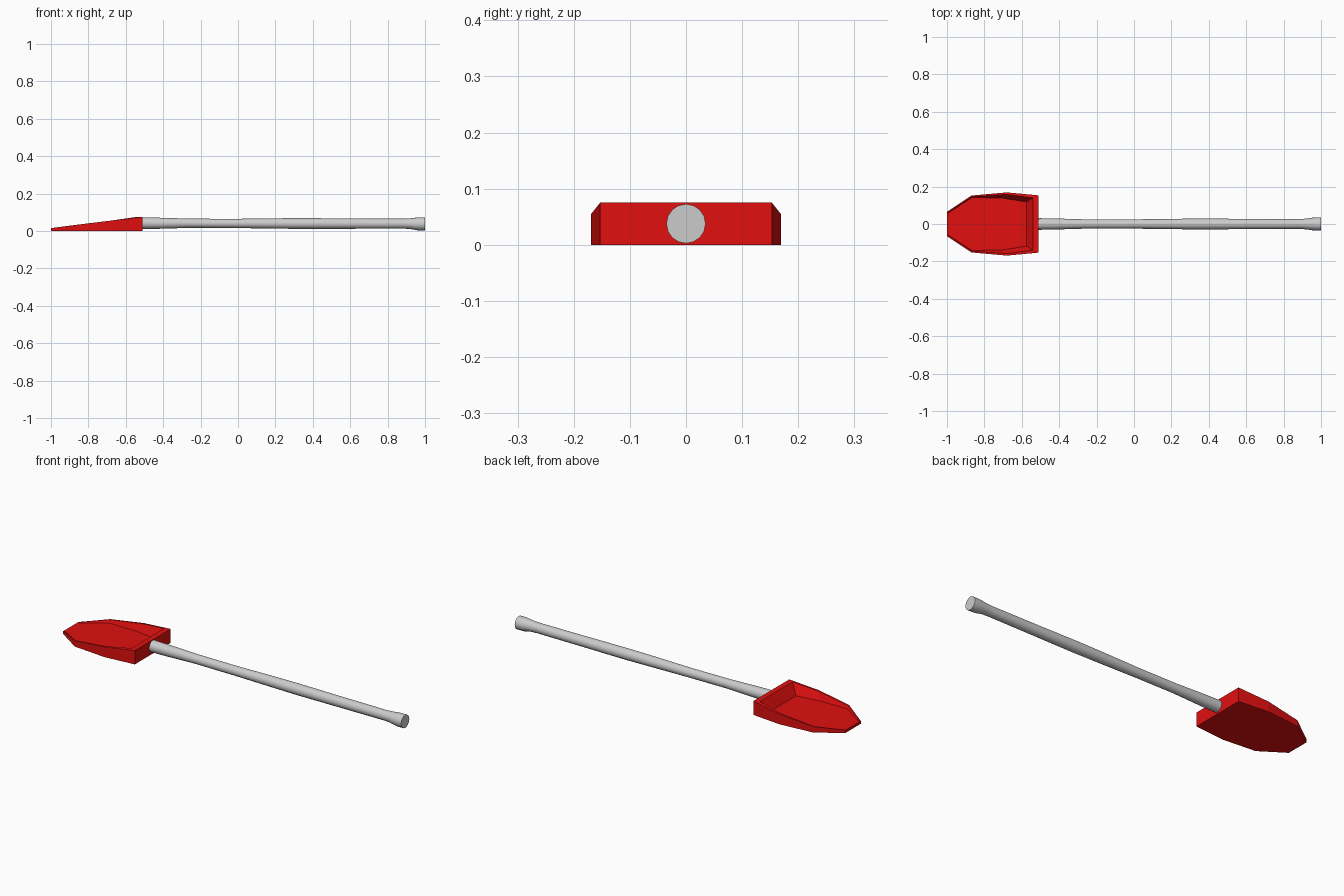
import bpy, bmesh, math

if "Cube" in bpy.data.objects:
    bpy.data.objects.remove(bpy.data.objects["Cube"])


def add_object(name, bm):
    bmesh.ops.recalc_face_normals(bm, faces=bm.faces)
    mesh = bpy.data.meshes.new(name)
    bm.to_mesh(mesh)
    bm.free()
    ob = bpy.data.objects.new(name, mesh)
    bpy.context.collection.objects.link(ob)
    return ob


def loft(bm, rings):
    """Skin closed rings of points and cap both ends."""
    loops = [[bm.verts.new(p) for p in ring] for ring in rings]
    for a, b in zip(loops, loops[1:]):
        n = len(a)
        for i in range(n):
            j = (i + 1) % n
            bm.faces.new((a[i], a[j], b[j], b[i]))
    bm.faces.new(loops[0])
    bm.faces.new(loops[-1])


def mirrored(half):
    """Half outline from tip to back, mirrored across y."""
    return half + [(x, -y, z) for x, y, z in reversed(half)]


# blade: underside, outer rim, inner rim, sunken floor
outer = [(-1, .065), (-.87, .152), (-.68, .169), (-.51, .153)]
rim_z = [.015, .032, .055, .075]
under = [(x, y, 0) for x, y in outer]
rim = [(x, y, z) for (x, y), z in zip(outer, rim_z)]
inner = [(-.998, .062, .015), (-.868, .146, .032), (-.68, .158, .055), (-.54, .14, .075)]
floor = [(-.99, .061, .013), (-.865, .142, .015), (-.70, .138, .016), (-.575, .118, .017)]
bm = bmesh.new()
loft(bm, [mirrored(h) for h in (under, rim, inner, floor)])
blade = add_object("shovel_blade", bm)
red = bpy.data.materials.new("red")
red.diffuse_color = (0.75, 0.005, 0.005, 1)
red.use_nodes = True
red.node_tree.nodes["Principled BSDF"].inputs["Base Color"].default_value = red.diffuse_color
blade.data.materials.append(red)

# handle: gently waisted shaft with a flared grip end (x, radius, centre z)
profile = [(-.51, .031, .041), (-.42, .0295, .041), (-.25, .0245, .041), (-.02, .0245, .04),
           (.2, .0275, .04), (.35, .029, .0395), (.6, .0275, .039), (.88, .0265, .039),
           (.92, .0285, .039), (.96, .0345, .0375), (1, .035, .0375)]
SIDES = 16
bm = bmesh.new()
loft(bm, [[(x, r * math.cos(2 * math.pi * i / SIDES), cz + r * math.sin(2 * math.pi * i / SIDES))
           for i in range(SIDES)] for x, r, cz in profile])
handle = add_object("handle", bm)
bpy.context.view_layer.objects.active = handle
handle.select_set(True)
bpy.ops.object.shade_smooth_by_angle(angle=math.radians(35))
